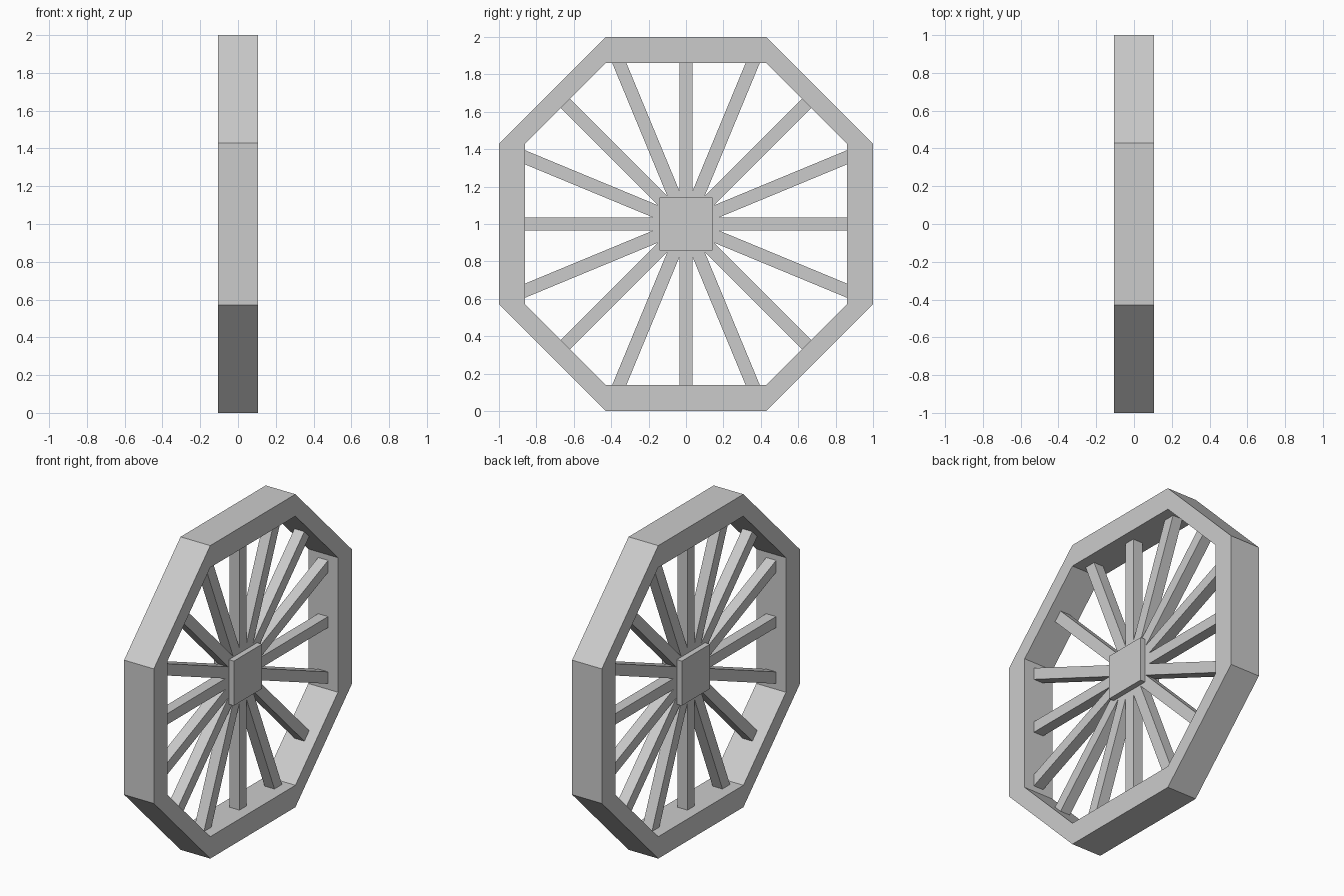
import bpy, bmesh, math
from mathutils import Matrix

if "Cube" in bpy.data.objects:
    bpy.data.objects.remove(bpy.data.objects["Cube"])

CENTRE_Z = 1.0


def octagon(a, b):
    # Eight corners: a = distance of the flat sides, b = half side length
    return [(a, b), (b, a), (-b, a), (-a, b), (-a, -b), (-b, -a), (b, -a), (a, -b)]


def finish(name, bm):
    bmesh.ops.recalc_face_normals(bm, faces=bm.faces)
    mesh = bpy.data.meshes.new(name)
    bm.to_mesh(mesh)
    bm.free()
    obj = bpy.data.objects.new(name, mesh)
    obj.location.z = CENTRE_Z
    bpy.context.collection.objects.link(obj)
    return obj


def box(name, size, angle=0.0):
    bm = bmesh.new()
    bmesh.ops.create_cube(bm, size=1)
    bmesh.ops.scale(bm, vec=size, verts=bm.verts)
    bmesh.ops.rotate(bm, matrix=Matrix.Rotation(angle, 3, 'X'), verts=bm.verts)
    return finish(name, bm)


# Octagonal rim with an open middle
bm = bmesh.new()
half_width = 0.105
rings = [[bm.verts.new((x, y, z)) for y, z in octagon(a, b)]
         for x, a, b in [(-half_width, 1.0, 0.43), (half_width, 1.0, 0.43),
                         (half_width, 0.86, 0.43), (-half_width, 0.86, 0.43)]]
for r in range(4):
    p, q = rings[r], rings[(r + 1) % 4]
    for i in range(8):
        j = (i + 1) % 8
        bm.faces.new((p[i], p[j], q[j], q[i]))
finish("rim", bm)

# Eight bars through the centre make sixteen spokes, ends sunk into the rim
for i in range(8):
    box(f"spoke_bar_{i + 1}", (0.07, 0.07, 1.9), i * math.pi / 8)

# Square hub, slightly proud of the spokes on both sides
box("hub", (0.14, 0.285, 0.285))
